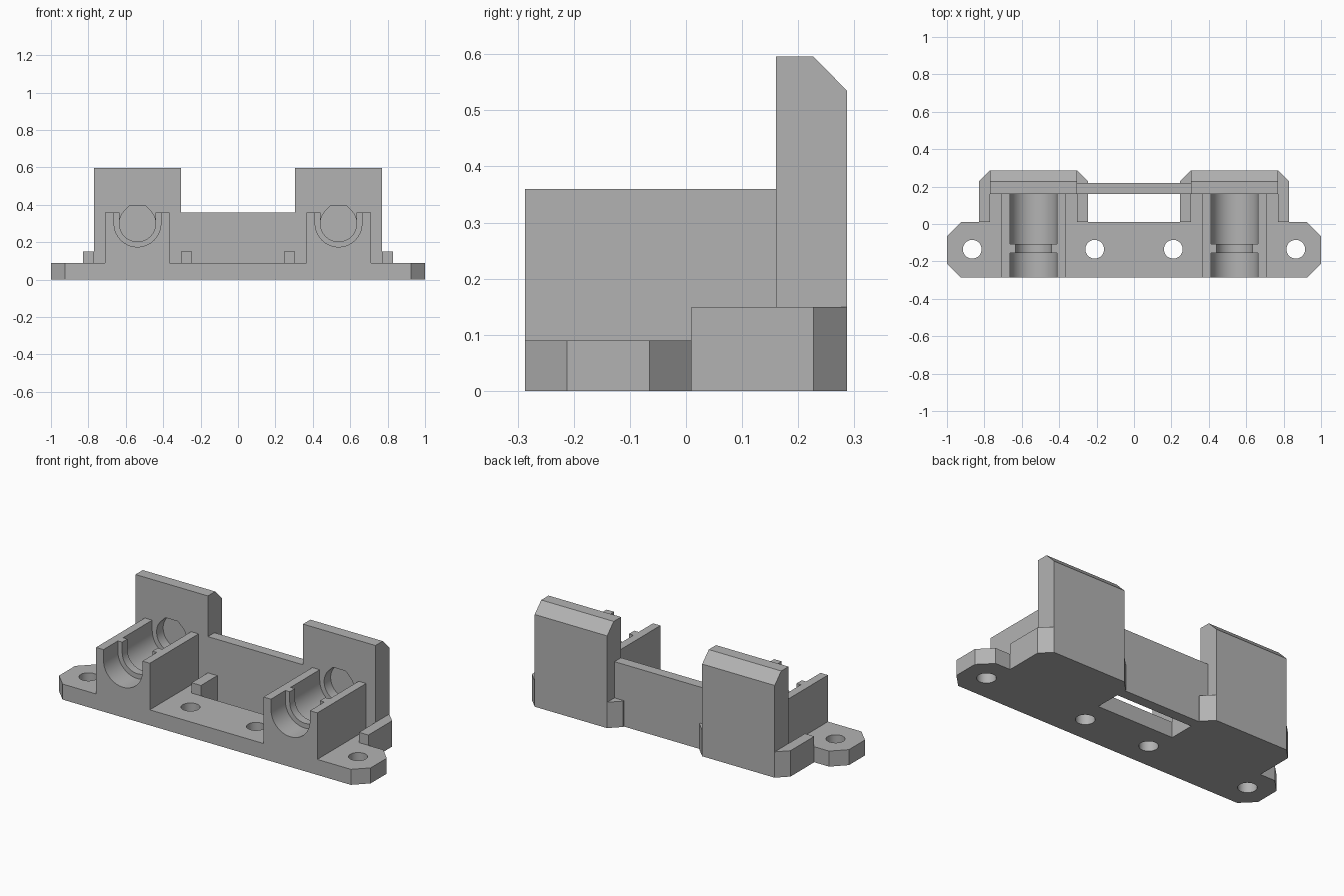
import bpy
import bmesh
from math import sin, cos, pi, radians
from mathutils import Vector

if "Cube" in bpy.data.objects:
    bpy.data.objects.remove(bpy.data.objects["Cube"], do_unlink=True)

grey = bpy.data.materials.new("plain grey")
grey.use_nodes = True
grey.diffuse_color = (0.45, 0.45, 0.45, 1)
grey.node_tree.nodes["Principled BSDF"].inputs["Base Color"].default_value = (0.45, 0.45, 0.45, 1)

FRONT, BACK, SEAT = -0.287, 0.287, 0.16   # SEAT: front face of the end walls
PLATE_BACK, PLATE_TOP = 0.01, 0.09
BORE_X, BORE_Z = 0.5375, 0.30


def prism(name, outline, axis, low, high):
    """Extrude a 2D outline along x (y,z), y (x,z) or z (x,y)."""
    place = {"x": lambda a, b, t: (t, a, b),
             "y": lambda a, b, t: (a, t, b),
             "z": lambda a, b, t: (a, b, t)}[axis]
    bm = bmesh.new()
    ends = [[bm.verts.new(place(a, b, t)) for a, b in outline] for t in (low, high)]
    bm.faces.new(ends[0])
    bm.faces.new(ends[1])
    n = len(outline)
    for i in range(n):
        j = (i + 1) % n
        bm.faces.new((ends[0][i], ends[0][j], ends[1][j], ends[1][i]))
    bmesh.ops.recalc_face_normals(bm, faces=bm.faces)
    mesh = bpy.data.meshes.new(name)
    bm.to_mesh(mesh)
    bm.free()
    mesh.materials.append(grey)
    obj = bpy.data.objects.new(name, mesh)
    bpy.context.collection.objects.link(obj)
    return obj


def rect(a0, a1, b0, b1):
    return [(a0, b0), (a1, b0), (a1, b1), (a0, b1)]


def arc(ca, cb, r, start, end, steps):
    angles = [radians(start + (end - start) * i / steps) for i in range(steps + 1)]
    return [(ca + r * cos(t), cb + r * sin(t)) for t in angles]


def channel(x, r):
    """U-shaped outline, open at the top."""
    return arc(x, BORE_Z, r, 180, 360, 32) + [(x + r, 0.5), (x - r, 0.5)]


def pocket(x, r):
    """Round outline with sloped shoulders and a flat top."""
    k = r * (2 ** 0.5 - 1)
    return arc(x, BORE_Z, r, 135, 405, 40) + [(x + k, BORE_Z + r), (x - k, BORE_Z + r)]


# Base plate with clipped corners
c = 0.075
right_end = [(1 - c, FRONT), (1, FRONT + c), (1, PLATE_BACK - c), (1 - c, PLATE_BACK)]
left_end = [(-x, y) for x, y in reversed(right_end)]
body = prism("rod_bracket", right_end + left_end, "z", 0, PLATE_TOP)

# Thin wall joining the two ends
added = [prism("middle_wall", rect(-0.4, 0.4, SEAT, 0.22), "z", 0, 0.36)]
cutters = []

for s, side in ((-1, "right"), (1, "left")):
    x = s * BORE_X
    # Floor, rod cradle and tall end wall
    added.append(prism(side + "_floor", rect(x - 0.2325, x + 0.2325, -0.1, 0.2), "z", 0, PLATE_TOP))
    added.append(prism(side + "_cradle", rect(x - 0.1725, x + 0.1725, FRONT, 0.2), "z", 0, 0.36))
    wall = [(SEAT, 0), (BACK, 0), (BACK, 0.535), (0.227, 0.596), (SEAT, 0.596)]
    added.append(prism(side + "_end_wall", wall, "x", x - 0.2325, x + 0.2325))
    # Low ribs on both sides of the end wall, clipped at the back
    for d in (-1, 1):
        inner, outer = x + d * 0.2325, x + d * 0.2925
        rib = [(inner, PLATE_BACK), (outer, PLATE_BACK), (outer, 0.227), (inner, BACK)]
        added.append(prism(side + "_rib", rib, "z", 0, 0.15))
    # Rod channel with a narrow collar, and a blind pocket in the end wall
    cutters.append(prism("collar_cutter", channel(x, 0.097), "y", -0.4, 0.1))
    cutters.append(prism("front_channel_cutter", channel(x, 0.125), "y", -0.4, -0.155))
    cutters.append(prism("rear_channel_cutter", channel(x, 0.125), "y", -0.107, SEAT))
    cutters.append(prism("pocket_cutter", pocket(x, 0.097), "y", 0.0, 0.22))
    # Screw holes
    for hx in (0.21, 0.865):
        cutters.append(prism("screw_cutter", arc(s * hx, -0.135, 0.05, 0, 352.5, 47), "z", -0.1, 0.2))

# Combine everything into one solid
for tools, operation in ((added, "UNION"), (cutters, "DIFFERENCE")):
    for tool in tools:
        tool.hide_render = True
        mod = body.modifiers.new(tool.name, "BOOLEAN")
        mod.operation = operation
        mod.solver = "EXACT"
        mod.object = tool

bpy.context.view_layer.update()
solid = bpy.data.meshes.new_from_object(body.evaluated_get(bpy.context.evaluated_depsgraph_get()))
body.modifiers.clear()
body.data = solid
for tool in added + cutters:
    bpy.data.objects.remove(tool, do_unlink=True)

# Tidy coplanar faces and smooth the round surfaces
bm = bmesh.new()
bm.from_mesh(solid)
bmesh.ops.remove_doubles(bm, verts=bm.verts, dist=0.0001)
bmesh.ops.dissolve_limit(bm, angle_limit=radians(0.5), verts=bm.verts, edges=bm.edges)
bm.to_mesh(solid)
bm.free()
solid.materials.clear()
solid.materials.append(grey)
for face in solid.polygons:
    face.material_index = 0
bpy.ops.object.select_all(action="DESELECT")
body.select_set(True)
bpy.context.view_layer.objects.active = body
bpy.ops.object.shade_smooth_by_angle(angle=radians(30))
